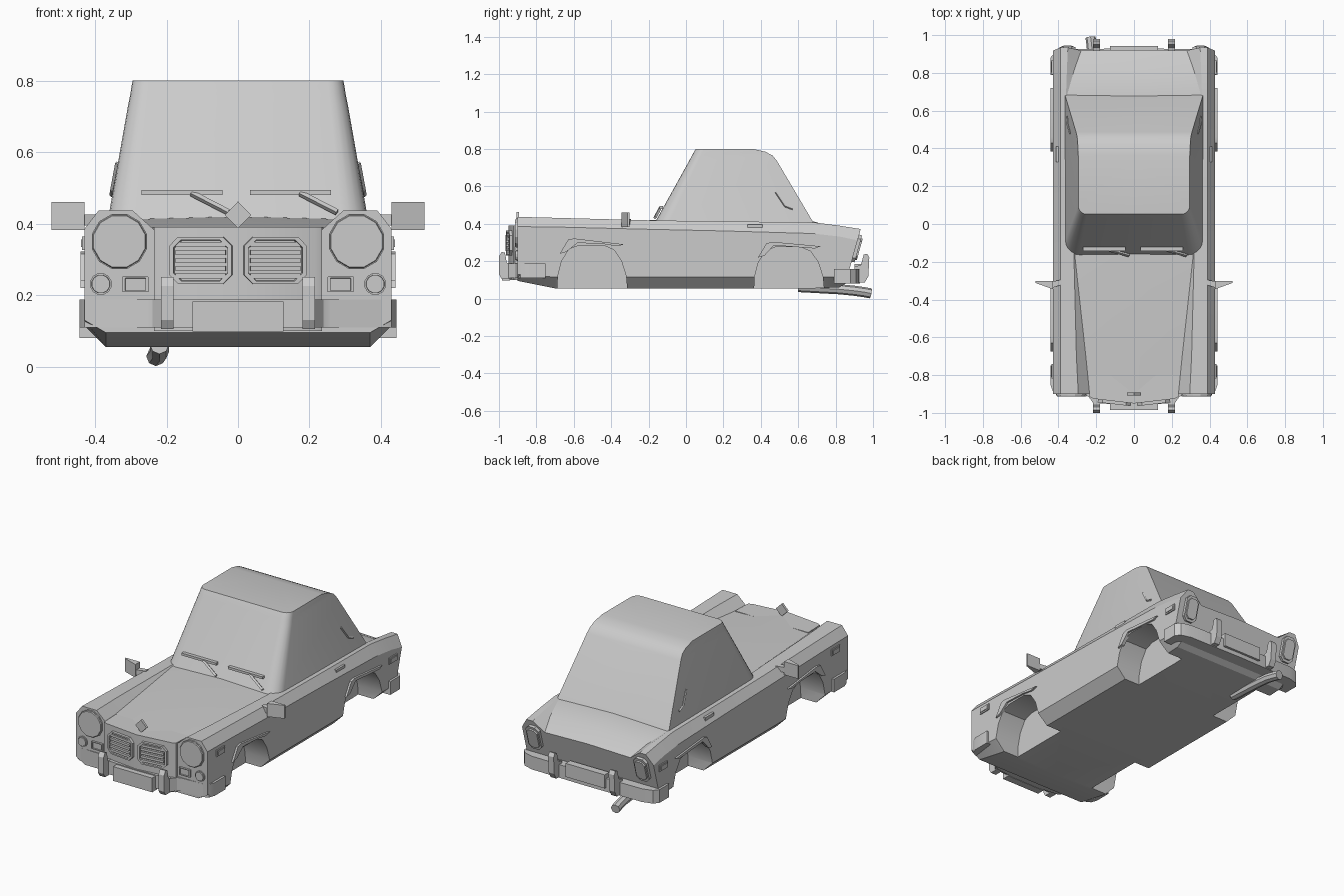
import bpy, bmesh, math
from mathutils import Vector, Matrix

cube = bpy.data.objects.get("Cube")
if cube:
    bpy.data.objects.remove(cube, do_unlink=True)

grey = bpy.data.materials.new("plain_grey")
grey.use_nodes = True
grey.diffuse_color = (0.6, 0.6, 0.6, 1)
grey.node_tree.nodes["Principled BSDF"].inputs["Base Color"].default_value = (0.6, 0.6, 0.6, 1)


def finish(name, bm):
    bmesh.ops.recalc_face_normals(bm, faces=bm.faces)
    mesh = bpy.data.meshes.new(name)
    bm.to_mesh(mesh)
    bm.free()
    mesh.materials.append(grey)
    obj = bpy.data.objects.new(name, mesh)
    bpy.context.collection.objects.link(obj)
    return obj


def loft(name, rings):
    """Skin a list of closed rings and cap both ends."""
    bm = bmesh.new()
    rows = [[bm.verts.new(p) for p in ring] for ring in rings]
    for a, b in zip(rows, rows[1:]):
        for i in range(len(a)):
            j = (i + 1) % len(a)
            bm.faces.new((a[i], a[j], b[j], b[i]))
    bm.faces.new(rows[0])
    bm.faces.new(rows[-1])
    return finish(name, bm)


def place(axis, t, u, v):
    return {"x": (t, u, v), "y": (u, t, v), "z": (u, v, t)}[axis]


def prism(name, outline, axis, lo, hi):
    return loft(name, [[place(axis, t, u, v) for u, v in outline] for t in (lo, hi)])


def box(name, x, y, z):
    return prism(name, [(x[0], y[0]), (x[1], y[0]), (x[1], y[1]), (x[0], y[1])], "z", *z)


def sided(points, s):
    return [(s * u, v) for u, v in points]


def both(points):
    """Complete a half outline that starts and ends on the centre line."""
    return points + [(-u, v) for u, v in reversed(points) if u > 1e-6]


def oct_outline(w, h, c):
    return [(w, c - h), (w, h - c), (w - c, h), (c - w, h),
            (-w, h - c), (-w, c - h), (c - w, -h), (w - c, -h)]


def circle(r, n):
    return [(r * math.cos(math.tau * (i + .5) / n), r * math.sin(math.tau * (i + .5) / n)) for i in range(n)]


def lens(name, outline, loc, depth, inset, push, facing=-1, rot=(0, 0, 0)):
    """Plate facing front or back whose inner area is pushed out or in."""
    k = 1 - inset
    layers = [(-.03, 1), (depth, 1), (depth, k), (depth + push, k * .97)]
    obj = loft(name, [[(u * f, facing * t, v * f) for u, v in outline] for t, f in layers])
    obj.location, obj.rotation_euler = loc, rot
    return obj


def rod(name, a, b, r):
    a, b = Vector(a), Vector(b)
    d = b - a
    bm = bmesh.new()
    m = Matrix.Translation((a + b) / 2) @ d.to_track_quat("Z", "Y").to_matrix().to_4x4()
    bmesh.ops.create_cone(bm, cap_ends=True, segments=4, radius1=r, radius2=r, depth=d.length, matrix=m)
    return finish(name, bm)


# Body shell: y, bottom z, sill z, crease z, fender top z, fender inner x, deck edge x, deck z
stations = [
    (-.90, .095, .13, .385, .437, .295, .235, .383),
    (-.70, .055, .115, .383, .432, .305, .255, .391),
    (-.17, .055, .115, .37, .418, .318, .313, .412),
    (.20, .055, .115, .362, .413, .33, .32, .409),
    (.68, .055, .115, .348, .408, .36, .355, .405),
    (.82, .06, .115, .332, .39, .355, .315, .367),
    (.83, .08, .12, .312, .372, .35, .28, .318),
]
rings = []
for i, (y, zb, zs, zc, zt, xi, hx, hz) in enumerate(stations):
    half = [(0, zb), (.37, zb), (.43, zs), (.43, zc), (.39, zt), (xi, zt), (hx, hz), (0, hz + .008)]
    lean = .28 if i == len(stations) - 1 else 0
    rings.append([(x, y + lean * z, z) for x, z in both(half)])
body = loft("body_shell", rings)

# Wheel arches
arch = [(-.19, 0), (-.185, .12), (-.165, .2), (-.125, .265), (-.07, .285), (.06, .285),
        (.115, .26), (.155, .2), (.18, .12), (.19, 0)]
for yc, k in ((-.5, 1), (.552, .97)):
    for s in (-1, 1):
        cutter = prism("arch_cutter", [(yc + u, v * k) for u, v in arch], "x", s * .27, s * .6)
        cutter.hide_render = True
        mod = body.modifiers.new("arch", "BOOLEAN")
        mod.operation, mod.solver, mod.object = "DIFFERENCE", "EXACT", cutter
        with bpy.context.temp_override(object=body, active_object=body):
            bpy.ops.object.modifier_apply(modifier=mod.name)
        bpy.data.objects.remove(cutter, do_unlink=True)

# Nose between the fenders
prism("nose", [(.24, -.8), (.235, -.915), (.215, -.925), (0, -.95), (-.215, -.925), (-.235, -.915), (-.24, -.8)],
      "z", .1, .391)

# Cabin: z, half width, front y, rear y, front corner radius
rings = []
for z, hx, yf, yr, r in ((.40, .366, -.17, .685, .075), (.735, .307, .016, .487, .05), (.765, .301, .032, .463, .048),
                         (.785, .298, .043, .425, .046), (.80, .295, .052, .36, .045)):
    half = [(0, yf)]
    for i in range(6):
        a = math.pi / 2 * i / 5
        half.append((hx - r + r * math.sin(a), yf + r - r * math.cos(a)))
    half += [(hx, yr), (0, yr)]
    rings.append([(x, y, z) for x, y in both(half)])
loft("cabin", rings)

# Bumpers and number plates
prism("front_bumper", both([(0, -.955), (.215, -.95), (.24, -.915), (.26, -.905), (.40, -.9),
                            (.43, -.885), (.443, -.85), (.443, -.75), (0, -.75)]), "z", .11, .188)
prism("rear_bumper", both([(0, .93), (.36, .925), (.42, .908), (.443, .88), (.443, .79), (0, .79)]), "z", .08, .158)
box("front_plate", (-.128, .128), (-.985, -.94), (.098, .182))
box("rear_plate", (-.128, .128), (.9, .943), (.105, .185))

front_over = [(-.93, .105), (-.985, .105), (-1, .13), (-1, .225), (-.985, .25), (-.968, .245), (-.958, .19), (-.93, .19)]
rear_over = [(.9, .085), (.955, .085), (.975, .12), (.98, .22), (.968, .24), (.95, .235), (.935, .18), (.9, .17)]
front_flare = [(-.675, .24), (-.63, .315), (-.60, .322), (-.33, .29), (-.37, .28), (-.44, .292), (-.58, .298), (-.64, .25)]
rear_flare = [(.385, .22), (.43, .295), (.46, .304), (.72, .28), (.69, .268), (.60, .275), (.47, .285), (.42, .23)]

for s, side in ((-1, "right"), (1, "left")):
    # Overriders and arch flares
    for end, shape in (("front", front_over), ("rear", rear_over)):
        prism(f"{end}_overrider_{side}", shape, "x", s * .18, s * .216)
    for end, shape in (("front", front_flare), ("rear", rear_flare)):
        prism(f"{end}_arch_flare_{side}", shape, "x", s * .42, s * .441)

    # Front lamps
    lens(f"headlight_{side}", circle(.08, 12), (s * .332, -.9, .35), .008, .04, .006)
    lens(f"fog_lamp_{side}", circle(.031, 12), (s * .384, -.9, .231), .006, .15, .006)
    lens(f"indicator_{side}", oct_outline(.036, .022, .001), (s * .287, -.9, .23), .012, .2, -.006)

    # Grille frame with slats
    turn = s * .115
    lens(f"grille_frame_{side}", oct_outline(.088, .066, .025), (s * .103, -.936, .297), .018, .13, -.014,
         rot=(0, 0, turn))
    for i in range(5):
        slat = box(f"grille_slat_{side}", (-.07, .07), (-.017, 0), (-.007, .007))
        slat.location = (s * .103, -.936, .253 + i * .022)
        slat.rotation_euler.z = turn

    # Tail lamps on the leaning rear face
    lens(f"tail_lamp_{side}", oct_outline(.043, .075, .022), (s * .352, .906, .27), .016, .2, .008, 1, (-.273, 0, 0))

    # Side markers and door handles
    for end, y, z in (("front", -.78, .345), ("rear", .83, .275)):
        box(f"{end}_side_marker_{side}", (s * .42, s * .436), (y - .038, y + .038), (z - .019, z + .019))
        box(f"{end}_marker_lens_{side}", (s * .43, s * .44), (y - .029, y + .029), (z - .011, z + .011))
    box(f"door_handle_{side}", (s * .385, s * .414), (.328, .41), (.374, .396))

    # Door mirrors
    prism(f"mirror_{side}", sided([(.43, -.345), (.522, -.312), (.522, -.303), (.43, -.303)], s), "z", .382, .46)
    prism(f"mirror_stalk_{side}", sided([(.38, -.32), (.44, -.34), (.44, -.305), (.38, -.295)], s), "z", .395, .425)

    # Trim on the rear pillars
    trim = [(s * .338, .48, .57), (s * .352, .53, .495), (s * .354, .57, .48)]
    for a, b in zip(trim, trim[1:]):
        rod(f"pillar_trim_{side}", a, b, .006)

# Bonnet emblem
prism("bonnet_emblem", [(0, .387), (.037, .424), (0, .462), (-.037, .424)], "y", -.907, -.893)

# Wipers
for x in (-.27, .034):
    box("wiper_blade", (x, x + .226), (-.143, -.122), (.48, .494))
    rod("wiper_arm", (x + .14, -.138, .485), (x + .243, -.166, .432), .009)

# Exhaust pipe
curve = bpy.data.curves.new("exhaust_pipe", "CURVE")
curve.dimensions = "3D"
curve.bevel_depth, curve.bevel_resolution, curve.use_fill_caps = .027, 2, True
path = [(-.22, .6, .062), (-.22, .82, .05), (-.22, .9, .042), (-.225, .95, .035), (-.23, .988, .028)]
spline = curve.splines.new("POLY")
spline.points.add(len(path) - 1)
for point, co in zip(spline.points, path):
    point.co = (*co, 1)
curve.materials.append(grey)
pipe = bpy.data.objects.new("exhaust_pipe", curve)
bpy.context.collection.objects.link(pipe)

# Smooth rounded areas, keep creases sharp
bpy.ops.object.select_all(action="DESELECT")
pipe.select_set(True)
bpy.context.view_layer.objects.active = pipe
bpy.ops.object.convert(target="MESH")
for obj in bpy.context.collection.objects:
    obj.select_set(obj.type == "MESH")
bpy.context.view_layer.objects.active = body
bpy.ops.object.shade_smooth_by_angle(angle=math.radians(25))
